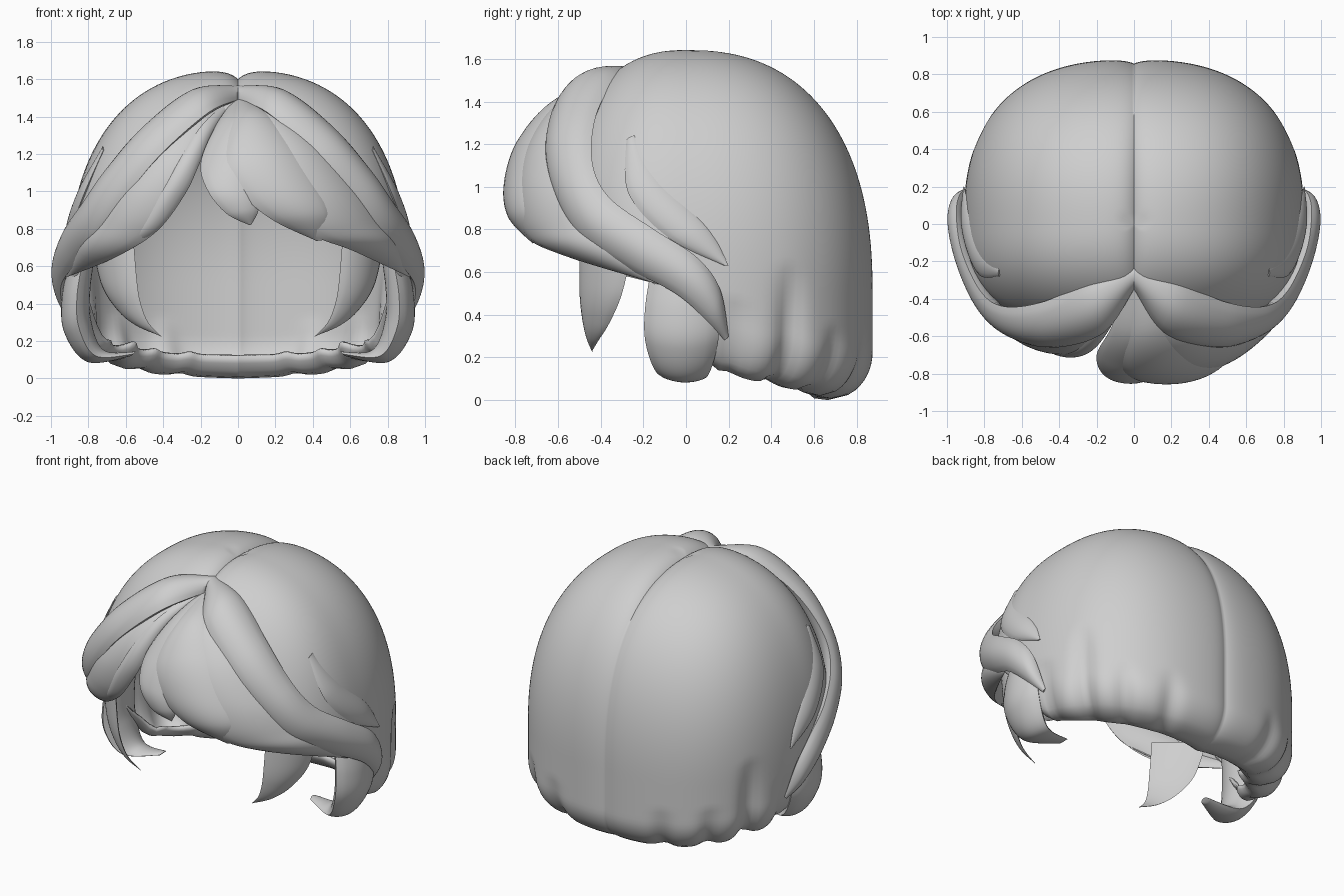
import bpy, bmesh, math
from mathutils import Vector

if "Cube" in bpy.data.objects:
    bpy.data.objects.remove(bpy.data.objects["Cube"])

hair = bpy.data.materials.new("light_grey_hair")
hair.diffuse_color = (0.62, 0.62, 0.62, 1)
hair.use_nodes = True
hair.node_tree.nodes["Principled BSDF"].inputs["Base Color"].default_value = hair.diffuse_color
CENTRE = Vector((0, 0, 0.7))


def finish(name, bm):
    me = bpy.data.meshes.new(name)
    bm.to_mesh(me)
    bm.free()
    me.materials.append(hair)
    ob = bpy.data.objects.new(name, me)
    bpy.context.collection.objects.link(ob)
    bpy.ops.object.select_all(action='DESELECT')
    ob.select_set(True)
    bpy.context.view_layer.objects.active = ob
    bpy.ops.object.shade_smooth_by_angle(angle=math.radians(50))
    return ob


def lerp_table(table, v):
    for (a, fa), (b, fb) in zip(table, table[1:]):
        if v <= b:
            return fa + (fb - fa) * (v - a) / (b - a)
    return table[-1][1]


def spline(pts, t):
    # Catmull-Rom point at t in 0..1
    n = len(pts) - 1
    i = min(int(t * n), n - 1)
    f = t * n - i
    p = [Vector(pts[max(0, min(n, i + k))]) for k in (-1, 0, 1, 2)]
    return 0.5 * (2 * p[1] + (p[2] - p[0]) * f
                  + (2 * p[0] - 5 * p[1] + 4 * p[2] - p[3]) * f * f
                  + (3 * p[1] - p[0] - 3 * p[2] + p[3]) * f ** 3)


def lock(name, edge_a, edge_b, bulge=0.2, inner=0.08, side=1, rows=44, m=12):
    # Lens-shaped lock of hair lofted between two edge curves
    bm = bmesh.new()
    rings = []
    for r in range(rows + 1):
        a, b = spline(edge_a, r / rows), spline(edge_b, r / rows)
        across = b - a
        w = across.length
        out = ((a + b) / 2 - CENTRE).normalized()
        if w > 1e-5:
            d = across / w
            out = (out - d * out.dot(d)).normalized()
        steps = [(s / m, bulge) for s in range(m + 1)]
        steps += [(s / m, -inner) for s in range(m - 1, 0, -1)]
        ring = []
        for s, k in steps:
            co = a + across * s + out * (w * k * math.sin(math.pi * s) ** 0.7 if 0 < s < 1 else 0)
            ring.append(bm.verts.new((co.x * side, co.y, co.z)))
        rings.append(ring)
    n = len(rings[0])
    for p, q in zip(rings, rings[1:]):
        for j in range(n):
            bm.faces.new((p[j], p[(j + 1) % n], q[(j + 1) % n], q[j]))
    bm.faces.new(rings[0])
    bm.faces.new(rings[-1])
    bmesh.ops.remove_doubles(bm, verts=bm.verts, dist=0.0005)
    bmesh.ops.recalc_face_normals(bm, faces=bm.faces)
    finish(name, bm)


# Main cap: two rounded lobes with a centre parting and a rolled, scalloped lower rim
HEM = [(0, 0), (25, .015), (45, .04), (68, .085), (83, .12), (90, .3), (100, .55),
       (115, .75), (135, .95), (160, 1.25), (180, 1.32)]
GROOVES = [(21, .03, .3), (42, .035, .3), (61, .055, .55), (80, .05, .35)]  # angle, depth, height
UNDER = [(.008, .70), (.04, .655), (.08, .625), (.12, .61)]
COLS, ROWS = 240, 64


def sgn_pow(v, e):
    return math.copysign(abs(v) ** e, v)


def roll(drop):
    q = min(1, max(0, 1 - drop / 0.22))
    return 1 - 0.23 * (1 - math.sqrt(1 - q * q))


def dent(deg, drop):
    return sum(depth * math.exp(-((deg - a) / 4.5) ** 2) * max(0, 1 - (drop / top) ** 2)
               for a, depth, top in GROOVES)


def cap_point(phi, z, factor, drop):
    h = min(1, max(0, (z - 0.5) / 1.15))
    s = max(0, 1 - h ** 2.35) ** 0.4255 * factor
    s *= 1 - dent(abs(math.degrees(phi)), drop)
    x = 0.91 * s ** 0.95 * sgn_pow(math.sin(phi), 0.8)
    c = sgn_pow(math.cos(phi), 0.8)
    y = (0.88 if c > 0 else 0.66) * s * c
    part = math.exp(-abs(x) / 0.055)
    return x, y * (1 - 0.025 * part), z - 0.05 * part * h ** 3


bm = bmesh.new()
pole = bm.verts.new((0, 0, 1.60))
columns = []
for i in range(COLS):
    u = 2 * math.pi * i / COLS - math.pi
    phi = u - 0.4 * math.sin(2 * u)
    deg = min(180, abs(math.degrees(phi)))
    hem = lerp_table(HEM, deg) + 0.5 * dent(deg, 0)
    k = lerp_table([(0, 1), (60, .8), (85, .5), (105, .1), (180, .05)], deg)
    col = []
    for r in range(1, ROWS + 1):
        t = r / ROWS
        drop = max(0, (1.65 - hem) * (1 - t ** 2 * (2.2 - 1.2 * t)))
        f = 1 - (1 - roll(drop)) * k
        col.append(bm.verts.new(cap_point(phi, hem + drop, f, drop)))
    for drop, f in UNDER:
        col.append(bm.verts.new(cap_point(phi, hem + drop * k, 1 - (1 - f) * k, drop)))
    columns.append(col)
for i, p in enumerate(columns):
    q = columns[(i + 1) % COLS]
    bm.faces.new((pole, p[0], q[0]))
    for j in range(len(p) - 1):
        bm.faces.new((p[j], p[j + 1], q[j + 1], q[j]))
bm.normal_update()
if pole.normal.z < 0:
    bmesh.ops.reverse_faces(bm, faces=bm.faces)
cap = finish("hair_cap", bm)
shell = cap.modifiers.new("thickness", 'SOLIDIFY')
shell.thickness = 0.02
shell.offset = -1

# Edge shared by the fringe on both sides, tucked under the long outer strands
fringe_top = [(.02, -.28, 1.5), (.22, -.48, 1.42), (.46, -.55, 1.24), (.66, -.53, 1.0),
              (.78, -.44, .83), (.86, -.32, .72), (.92, -.1, .57)]

# Mirrored locks
for side, tag in ((1, "right"), (-1, "left")):
    lock("outer_strand_" + tag,
         [(.0, -.24, 1.56), (.25, -.32, 1.52), (.5, -.42, 1.34), (.7, -.44, 1.12), (.82, -.36, .95),
          (.92, -.15, .8), (.95, .05, .67), (.93, .16, .52), (.87, .2, .3)],
         [(.0, -.35, 1.49), (.16, -.58, 1.42), (.41, -.66, 1.2), (.6, -.62, .97), (.74, -.5, .76),
          (.86, -.28, .62), (.945, -.05, .5), (.93, .1, .37), (.87, .18, .28)],
         0.25, 0.2, side, rows=64)
    lock("side_wisp_" + tag,
         [(.72, -.24, 1.24), (.81, -.07, 1.02), (.88, .1, .82), (.91, .2, .63)],
         [(.72, -.28, 1.22), (.83, -.27, .97), (.9, -.08, .76), (.91, .18, .63)],
         0.17, 0.2, side)
    lock("side_lock_" + tag,
         [(.82, -.15, .68), (.86, -.19, .45), (.85, -.19, .27), (.76, -.13, .12), (.56, -.03, .13)],
         [(.85, .12, .68), (.89, .15, .45), (.88, .15, .27), (.77, .1, .11), (.56, .04, .13)],
         0.2, 0.26, side)
    lock("front_tendril_" + tag,
         [(.78, -.25, .72), (.73, -.3, .5), (.64, -.36, .36), (.54, -.41, .28), (.42, -.44, .23)],
         [(.56, -.5, .76), (.54, -.5, .52), (.52, -.49, .4), (.48, -.47, .3), (.41, -.44, .225)],
         0.16, 0.05, side)

# Fringe on the fuller side
lock("fringe_centre",
     [(-.02, -.3, 1.5), (-.12, -.55, 1.35), (-.2, -.7, 1.15), (-.16, -.81, 1.0), (-.06, -.83, .88), (.06, -.8, .82)],
     [(.03, -.3, 1.5), (.08, -.6, 1.38), (.1, -.76, 1.15), (.11, -.8, 1.0), (.11, -.81, .9), (.07, -.8, .82)],
     0.16)
lock("fringe_middle",
     [(-.01, -.3, 1.5), (-.03, -.6, 1.38), (-.06, -.77, 1.18), (.01, -.83, 1.0), (.18, -.82, .85), (.42, -.72, .735)],
     [(.04, -.3, 1.5), (.16, -.54, 1.42), (.31, -.66, 1.25), (.43, -.72, 1.05), (.5, -.73, .88), (.46, -.7, .74)],
     0.16)
lock("fringe_sweep",
     [(.01, -.3, 1.5), (.1, -.58, 1.4), (.17, -.74, 1.2), (.24, -.8, .98), (.38, -.76, .78),
      (.62, -.58, .68), (.92, -.12, .54)], fringe_top, 0.16)

# Fringe on the parted side, written for +x and flipped
lower_edge = [(.0, -.3, 1.49), (.12, -.53, 1.32), (.2, -.65, 1.16), (.28, -.68, .99), (.43, -.64, .79),
              (.65, -.5, .65), (.92, -.12, .54)]
lock("parted_fringe", lower_edge, fringe_top, 0.2, 0.08, -1)
lock("parted_fringe_lower",
     lower_edge[:5] + [(.62, -.52, .67)],
     [(.02, -.3, 1.5), (.17, -.55, 1.38), (.3, -.66, 1.2), (.42, -.68, 1.0), (.54, -.62, .82), (.64, -.52, .69)],
     0.26, 0.08, -1)
